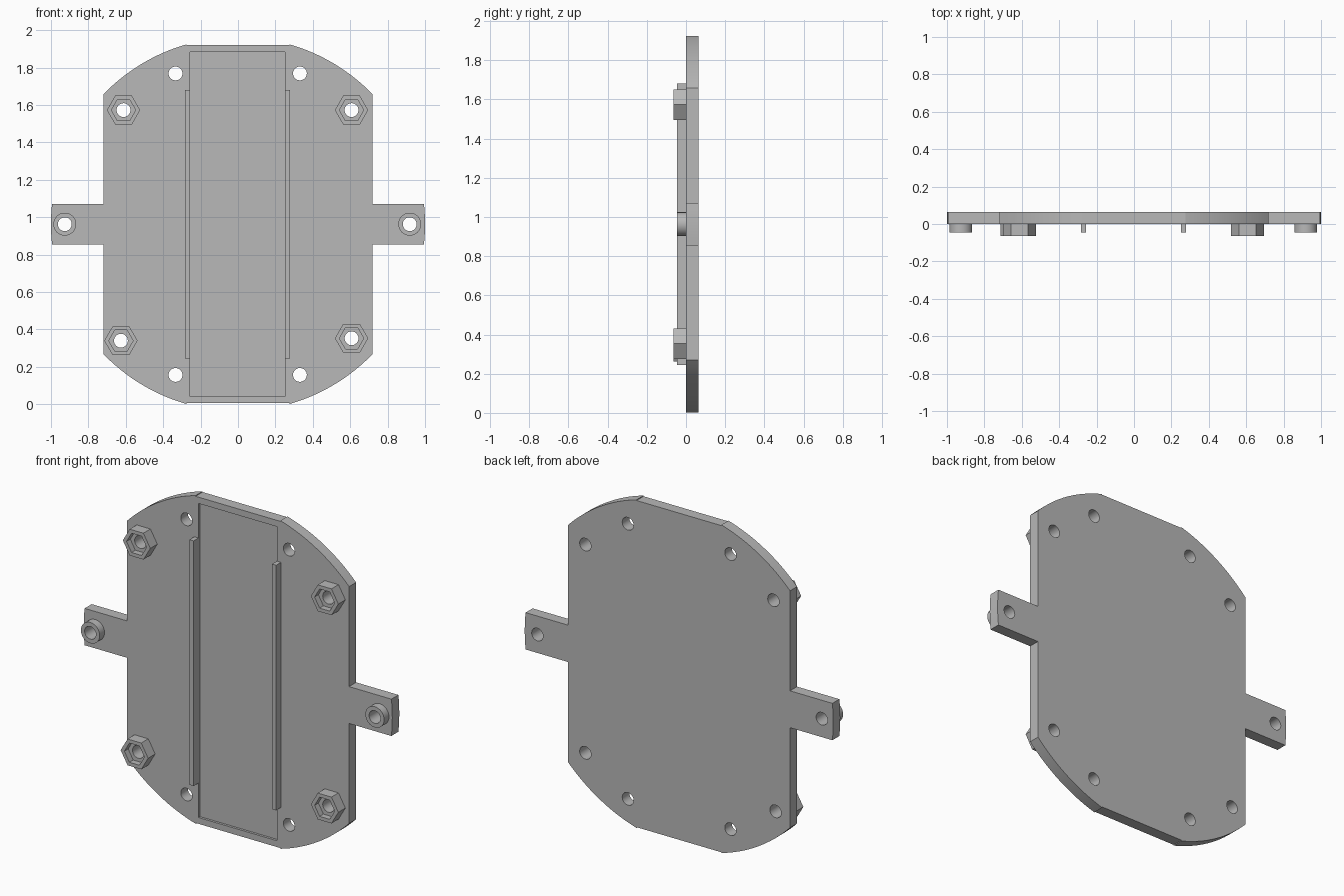
import bpy, bmesh
from math import sin, cos, acos, asin, tau, radians

if "Cube" in bpy.data.objects:
    bpy.data.objects.remove(bpy.data.objects["Cube"], do_unlink=True)

MID = 0.963       # height of the plate centre
BACK = 0.065      # back face; the front face is at y = 0
HOLE = 0.037

grey = bpy.data.materials.new("plain grey")
grey.use_nodes = True
colour = (0.48, 0.48, 0.48, 1)
grey.diffuse_color = colour
grey.node_tree.nodes["Principled BSDF"].inputs["Base Color"].default_value = colour


def prism(name, loop, y0, y1):
    """Extrude an (x, z) outline, given about the plate centre, from y0 to y1."""
    bm = bmesh.new()
    face = bm.faces.new([bm.verts.new((x, y0, z + MID)) for x, z in loop])
    side = bmesh.ops.extrude_face_region(bm, geom=[face])["geom"]
    for v in side:
        if isinstance(v, bmesh.types.BMVert):
            v.co.y = y1
    bmesh.ops.recalc_face_normals(bm, faces=bm.faces)
    mesh = bpy.data.meshes.new(name)
    bm.to_mesh(mesh)
    bm.free()
    mesh.materials.append(grey)
    obj = bpy.data.objects.new(name, mesh)
    bpy.context.collection.objects.link(obj)
    return obj


def ring(x, z, r, n=32):
    return [(x + r * cos(tau * i / n), z + r * sin(tau * i / n)) for i in range(n)]


def rect(x0, x1, z):
    return [(x0, -z), (x1, -z), (x1, z), (x0, z)]


def activate(obj):
    bpy.ops.object.select_all(action="DESELECT")
    obj.select_set(True)
    bpy.context.view_layer.objects.active = obj


def cut(obj, loop, y0, y1):
    cutter = prism("cutter", loop, y0, y1)
    cutter.hide_render = True
    mod = obj.modifiers.new("cut", "BOOLEAN")
    mod.operation, mod.solver, mod.object = "DIFFERENCE", "EXACT", cutter
    activate(obj)
    bpy.ops.object.modifier_apply(modifier=mod.name)
    bpy.data.objects.remove(cutter, do_unlink=True)


def finish(obj):
    activate(obj)
    bpy.ops.object.shade_smooth_by_angle(angle=radians(25))


def arc(a, b, n):
    return [(cos(a + (b - a) * i / n), sin(a + (b - a) * i / n)) for i in range(n + 1)]


# Plate outline: one quarter of the trimmed unit disc with its side tab, mirrored
tab = 0.108
quarter = arc(0, asin(tab), 4) + [(0.72, tab)]
quarter += arc(acos(0.72), acos(0.275), 16) + [(0.275, 0.957)]
half = quarter + [(-x, z) for x, z in reversed(quarter)]
outline = half + [(x, -z) for x, z in reversed(half[1:-1])]
plate = prism("base_plate", outline, 0, BACK)

# Shallow central recess
cut(plate, rect(-0.256, 0.252, 0.92), -0.05, 0.014)

nuts = {"upper_left": (0.607, 0.61), "upper_right": (-0.612, 0.61),
        "lower_left": (0.607, -0.61), "lower_right": (-0.626, -0.623)}
tabs = {"left": (0.918, 0), "right": (-0.926, 0)}
screw_holes = [(x, z) for x in (-0.334, 0.331) for z in (-0.806, 0.806)]

# Through holes
for x, z in [*nuts.values(), *tabs.values(), *screw_holes]:
    cut(plate, ring(x, z, HOLE), -0.1, 0.1)
finish(plate)

# Hexagonal nut holders with a hexagonal pocket
for side, (x, z) in nuts.items():
    holder = prism(side + "_nut_holder", ring(x, z, 0.089, 6), -0.065, 0)
    cut(holder, ring(x, z, 0.065, 6), -0.1, -0.03)
    cut(holder, ring(x, z, HOLE), -0.1, 0.1)
    finish(holder)

# Round bosses on the tabs
for side, (x, z) in tabs.items():
    boss = prism(side + "_tab_boss", ring(x, z, 0.061), -0.045, 0)
    cut(boss, ring(x, z, HOLE), -0.1, 0.1)
    finish(boss)

# Rails along the recess
prism("left_rail", rect(0.252, 0.279, 0.718), -0.045, 0)
prism("right_rail", rect(-0.283, -0.256, 0.718), -0.045, 0)
